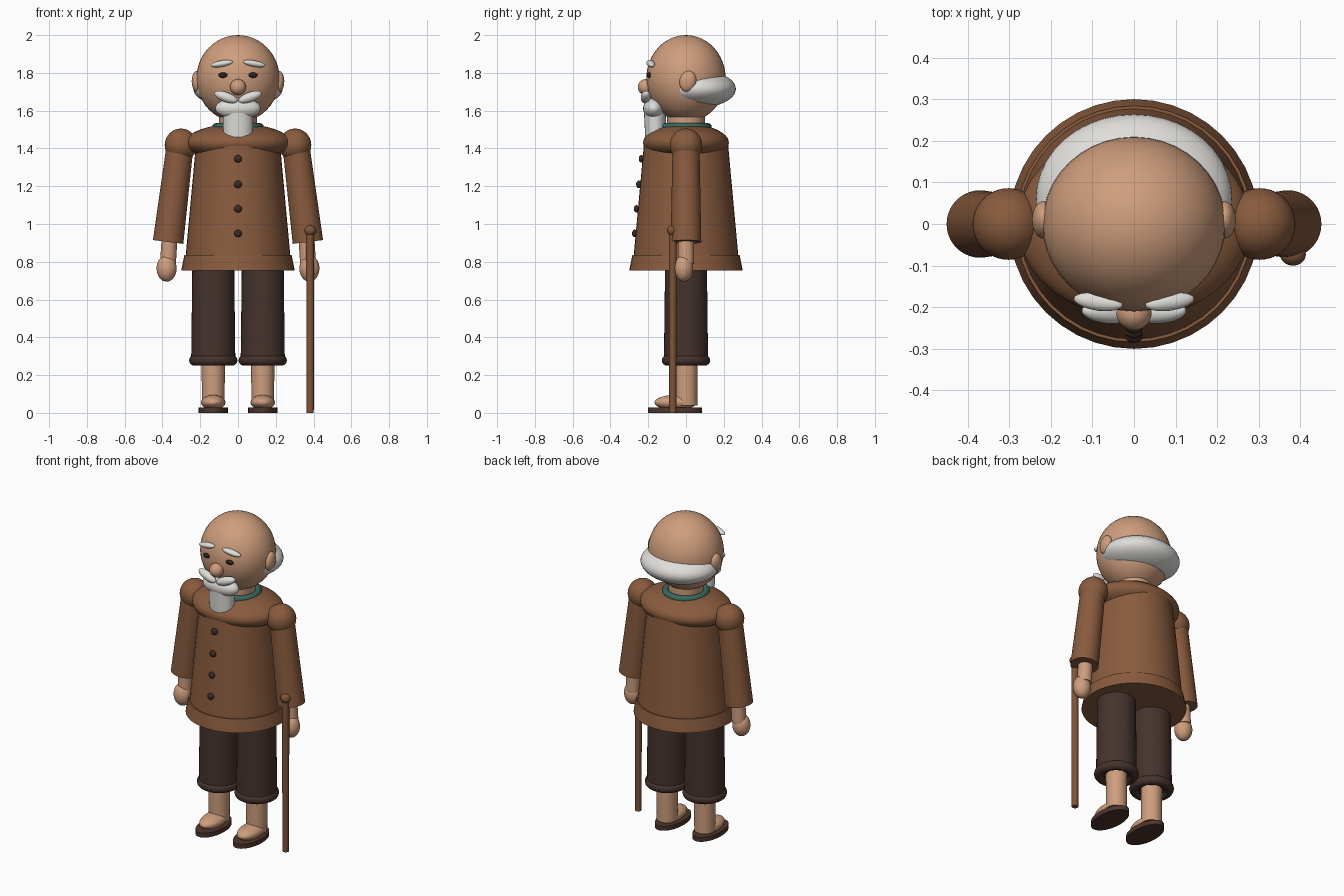
import bpy
from math import radians
from mathutils import Vector

default = bpy.data.objects.get("Cube")
if default:
    bpy.data.objects.remove(default, do_unlink=True)


def material(name, rgb):
    m = bpy.data.materials.new(name)
    m.use_nodes = True
    m.diffuse_color = (*rgb, 1)
    m.node_tree.nodes["Principled BSDF"].inputs["Base Color"].default_value = (*rgb, 1)
    return m


SKIN = material("warm skin", (0.62, 0.34, 0.205))
COAT = material("brown coat", (0.25, 0.105, 0.048))
WOOD = material("cane wood", (0.21, 0.088, 0.04))
PANTS = material("dark trousers", (0.06, 0.033, 0.026))
WHITE = material("white hair", (0.74, 0.73, 0.70))
DARK = material("dark eyes", (0.025, 0.014, 0.012))
BUTTON = material("dark buttons", (0.045, 0.024, 0.018))
TEAL = material("teal collar", (0.04, 0.14, 0.115))
SOLE = material("sandal leather", (0.075, 0.036, 0.026))


def finish(name, mat):
    ob = bpy.context.object
    ob.name = name
    ob.data.materials.append(mat)
    bpy.ops.object.shade_smooth_by_angle(angle=radians(40))
    return ob


def ball(name, mat, loc, radii, rot=(0, 0, 0)):
    bpy.ops.mesh.primitive_uv_sphere_add(segments=40, ring_count=24, location=loc,
                                         rotation=[radians(a) for a in rot])
    bpy.context.object.scale = radii
    return finish(name, mat)


def limb(name, mat, low, high, r_low, r_high, squash=1):
    """Tapered cylinder between two points."""
    low, high = Vector(low), Vector(high)
    axis = high - low
    bpy.ops.mesh.primitive_cone_add(vertices=40, radius1=r_low, radius2=r_high,
                                    depth=axis.length, location=(low + high) / 2)
    ob = bpy.context.object
    ob.rotation_euler = axis.to_track_quat('Z', 'Y').to_euler()
    ob.scale.y = squash
    return finish(name, mat)


def ring(name, mat, loc, major, minor):
    bpy.ops.mesh.primitive_torus_add(location=loc, major_radius=major, minor_radius=minor,
                                     major_segments=40, minor_segments=16)
    return finish(name, mat)


# Head and neck
ball("head", SKIN, (0, 0, 1.77), (0.22, 0.21, 0.23))
ball("back_hair", WHITE, (0, 0.06, 1.715), (0.236, 0.204, 0.1))
limb("neck", SKIN, (0, 0, 1.44), (0, 0, 1.6), 0.1, 0.1)
ball("nose", SKIN, (0, -0.214, 1.725), (0.042, 0.041, 0.042))

# Beard
ball("chin_beard", WHITE, (0, -0.17, 1.612), (0.12, 0.057, 0.057))
limb("long_beard", WHITE, (0, -0.16, 1.445), (0, -0.165, 1.6), 0.077, 0.08, 0.72)

# Coat
limb("coat_body", COAT, (0, 0, 0.8), (0, 0, 1.43), 0.28, 0.222)
limb("coat_hem", COAT, (0, 0, 0.755), (0, 0, 0.835), 0.3, 0.284)
ball("coat_yoke", COAT, (0, 0, 1.43), (0.28, 0.227, 0.1))
ring("collar", TEAL, (0, 0, 1.514), 0.116, 0.02)
for i, (y, z) in enumerate([(-0.236, 1.345), (-0.25, 1.21), (-0.262, 1.08), (-0.272, 0.95)]):
    ball(f"button_{i + 1}", BUTTON, (0, y, z), (0.02, 0.014, 0.02))

# Paired parts
for side, s in (("left", 1), ("right", -1)):
    ball(side + "_ear", SKIN, (s * 0.218, 0.01, 1.755), (0.027, 0.044, 0.056), (-12, 0, 0))
    ball(side + "_eye", DARK, (s * 0.079, -0.196, 1.788), (0.025, 0.013, 0.014))
    ball(side + "_eyebrow", WHITE, (s * 0.086, -0.187, 1.849), (0.06, 0.021, 0.017),
         (0, s * 10, s * 8))
    ball(side + "_moustache", WHITE, (s * 0.064, -0.213, 1.672), (0.065, 0.026, 0.026),
         (0, s * -20, s * 5))

    # Arm
    ball(side + "_shoulder", COAT, (s * 0.302, 0, 1.418), (0.086, 0.086, 0.087))
    limb(side + "_sleeve", COAT, (s * 0.37, 0, 0.905), (s * 0.305, 0, 1.43), 0.081, 0.071)
    limb(side + "_wrist", SKIN, (s * 0.371, 0, 0.79), (s * 0.36, 0, 0.96), 0.042, 0.042)
    ball(side + "_hand", SKIN, (s * 0.378, -0.012, 0.765), (0.053, 0.05, 0.07))

    # Leg
    x = s * 0.131
    limb(side + "_trouser", PANTS, (x, 0, 0.27), (x, 0, 0.85), 0.117, 0.11)
    ring(side + "_trouser_cuff", PANTS, (x, 0, 0.278), 0.1, 0.028)
    limb(side + "_shin", SKIN, (x, 0, 0.04), (x, 0, 0.32), 0.06, 0.062)
    ball(side + "_foot", SKIN, (x, -0.055, 0.055), (0.064, 0.112, 0.04))
    sole = limb(side + "_sandal", SOLE, (x, -0.057, 0), (x, -0.057, 0.028), 1, 1)
    sole.scale = (0.077, 0.143, 1)

# Cane
limb("cane_shaft", WOOD, (0.382, -0.07, 0), (0.382, -0.07, 0.96), 0.019, 0.021)
ball("cane_knob", WOOD, (0.382, -0.073, 0.965), (0.031, 0.027, 0.028))
